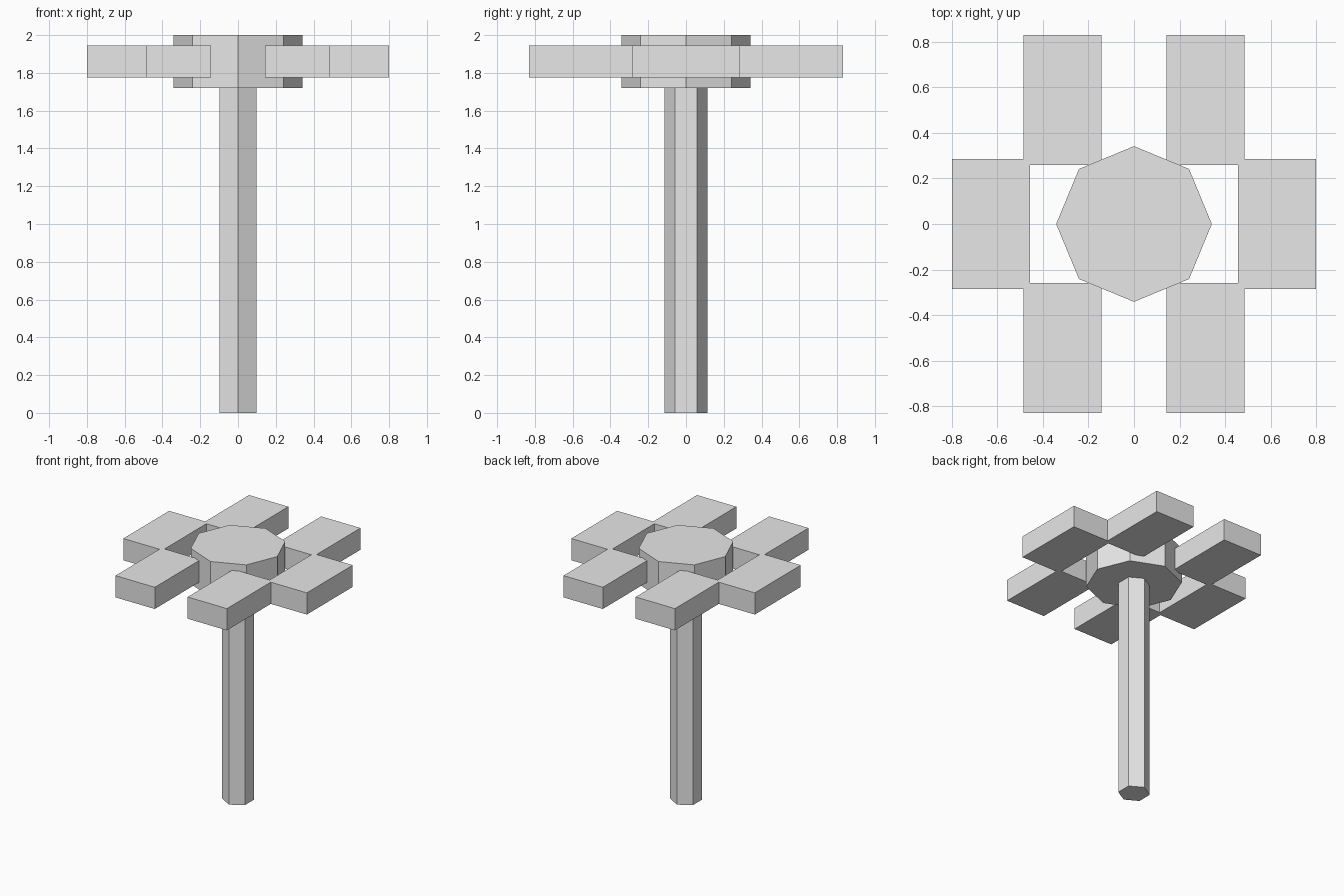
import bpy
from math import pi

cube = bpy.data.objects.get("Cube")
if cube:
    bpy.data.objects.remove(cube, do_unlink=True)

grey = bpy.data.materials.new("light_grey")
grey.use_nodes = True
COLOUR = (0.8, 0.8, 0.8, 1)
grey.diffuse_color = COLOUR
grey.node_tree.nodes["Principled BSDF"].inputs["Base Color"].default_value = COLOUR


def prism(name, sides, radius, bottom, top):
    """Upright flat-sided prism with a corner on the y axis."""
    bpy.ops.mesh.primitive_cylinder_add(
        vertices=sides, radius=radius, depth=top - bottom,
        location=(0, 0, (bottom + top) / 2))
    obj = bpy.context.object
    obj.name = name
    obj.data.materials.append(grey)


def petal(name, x, y, rotation):
    """Rectangular petal block, long along x before rotation."""
    bpy.ops.mesh.primitive_cube_add(size=1, location=(x, y, 1.86),
                                    rotation=(0, 0, rotation))
    obj = bpy.context.object
    obj.name = name
    obj.scale = (0.57, 0.342, 0.171)
    obj.data.materials.append(grey)


# Stem and flower centre
prism("stem", 6, 0.114, 0, 1.72)
prism("flower_centre", 8, 0.342, 1.72, 2)

# Six petals: one on each side, two at the front and two at the back
for side, sx in (("left", 1), ("right", -1)):
    petal(f"{side}_petal", sx * 0.628, 0, pi / 2)
    for end, sy in (("front", -1), ("back", 1)):
        petal(f"{end}_{side}_petal", sx * 0.314, sy * 0.545, pi / 2)
